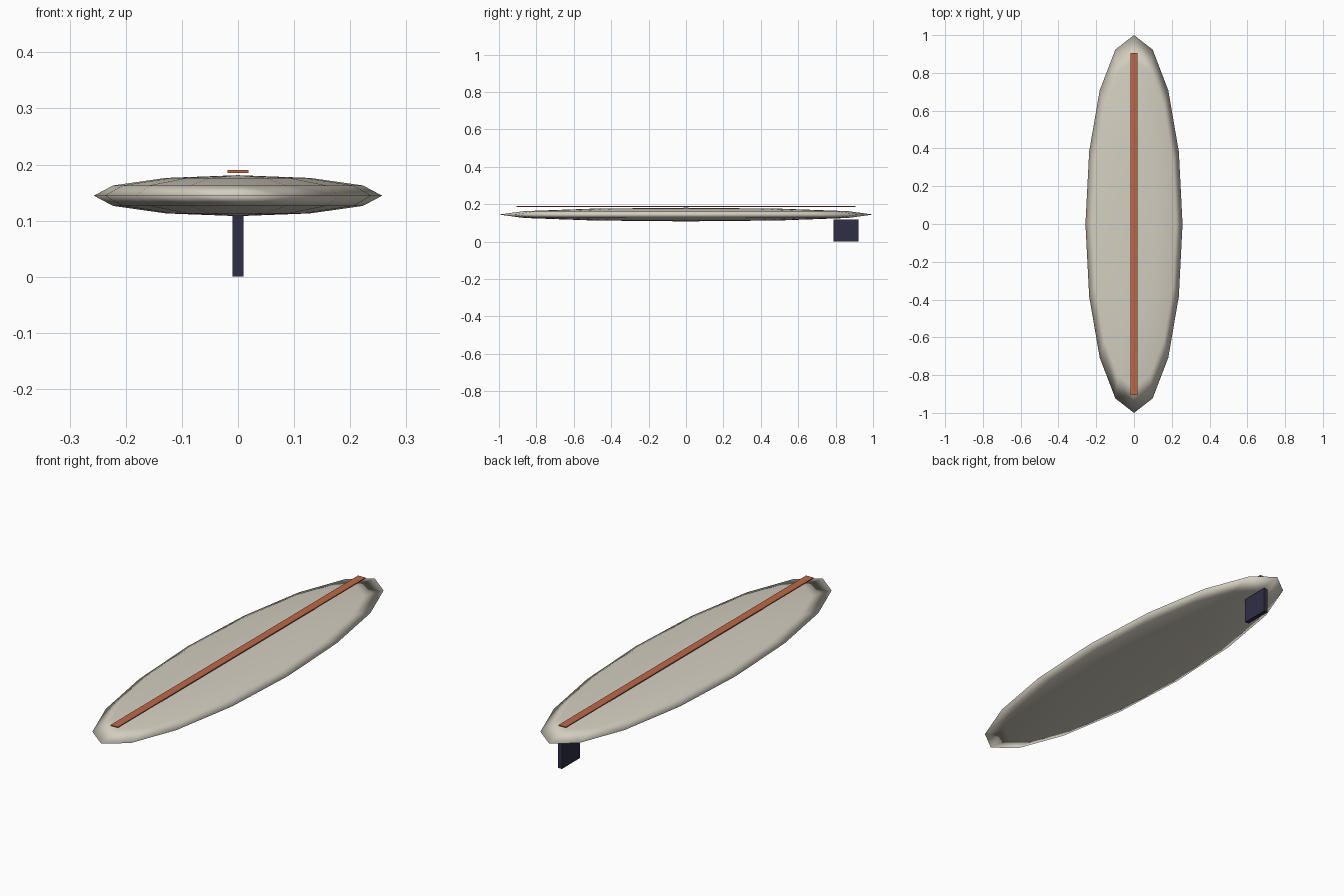
import bpy

cube = bpy.data.objects.get("Cube")
if cube:
    bpy.data.objects.remove(cube, do_unlink=True)


def material(name, rgb):
    mat = bpy.data.materials.new(name)
    mat.use_nodes = True
    mat.diffuse_color = (*rgb, 1)
    mat.node_tree.nodes["Principled BSDF"].inputs["Base Color"].default_value = (*rgb, 1)
    return mat


def finish(name, size, mat):
    """Name, scale and colour the active primitive."""
    obj = bpy.context.object
    obj.name = name
    obj.scale = size
    bpy.ops.object.transform_apply(location=False, rotation=False, scale=True)
    obj.data.materials.append(mat)
    return obj


def box(name, centre, size, mat):
    bpy.ops.mesh.primitive_cube_add(size=1, location=centre)
    return finish(name, size, mat)


cream = material("warm cream", (0.66, 0.62, 0.53))
orange = material("burnt orange", (0.50, 0.14, 0.065))
navy = material("dark navy", (0.028, 0.028, 0.06))

# Board: flattened low-poly ellipsoid with smooth shading
bpy.ops.mesh.primitive_uv_sphere_add(segments=16, ring_count=6, radius=1,
                                     location=(0, 0, 0.1445))
finish("board", (0.257, 1, 0.0365), cream)
bpy.ops.object.shade_smooth()

# Stripe along the deck
box("deck_stripe", (0, 0, 0.1875), (0.037, 1.81, 0.005), orange)

# Tail fin under the rear
box("tail_fin", (0, 0.855, 0.059), (0.02, 0.133, 0.118), navy)
